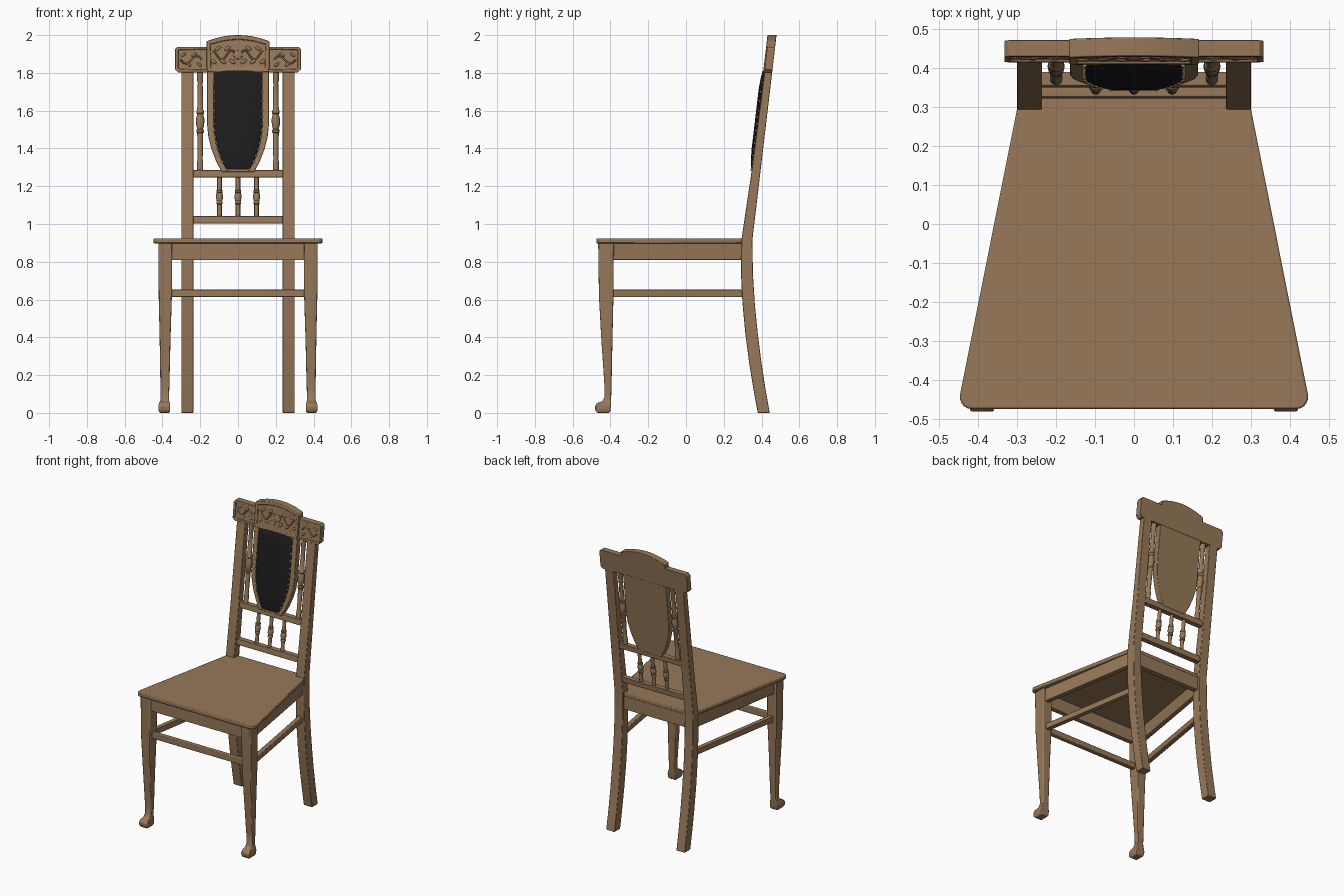
import bpy, bmesh, math
from mathutils import Matrix, Vector

if "Cube" in bpy.data.objects:
    bpy.data.objects.remove(bpy.data.objects["Cube"])


def material(name, rgb):
    m = bpy.data.materials.new(name)
    m.diffuse_color = (*rgb, 1)
    m.use_nodes = True
    m.node_tree.nodes["Principled BSDF"].inputs["Base Color"].default_value = m.diffuse_color
    return m


WOOD = material("oak wood", (0.31, 0.19, 0.10))
LEATHER = material("black leather", (0.012, 0.012, 0.013))
BRASS = material("brass", (0.42, 0.32, 0.17))


def lean_y(z):
    """Rear surface of the raked chair back at height z."""
    return 0.352 + (z - 0.92) * 0.118


def finish(name, bm, mat=WOOD, lean=False, bevel=0.0):
    if lean:
        for v in bm.verts:
            v.co.y += lean_y(v.co.z)
    bmesh.ops.recalc_face_normals(bm, faces=bm.faces)
    me = bpy.data.meshes.new(name)
    bm.to_mesh(me)
    bm.free()
    me.materials.append(mat)
    ob = bpy.data.objects.new(name, me)
    bpy.context.collection.objects.link(ob)
    if bevel:
        b = ob.modifiers.new("bevel", 'BEVEL')
        b.width, b.segments, b.limit_method = bevel, 2, 'ANGLE'
    return ob


def rings(name, loops, **kw):
    """Skin a stack of equal-length point loops and cap the ends."""
    bm = bmesh.new()
    vs = [[bm.verts.new(p) for p in loop] for loop in loops]
    n = len(vs[0])
    for a, b in zip(vs, vs[1:]):
        for i in range(n):
            bm.faces.new((a[i], a[(i + 1) % n], b[(i + 1) % n], b[i]))
    bm.faces.new(vs[0])
    front = bm.faces.new(vs[-1])
    inset = kw.pop("inset", None)
    if inset:
        bm.normal_update()
        bmesh.ops.recalc_face_normals(bm, faces=bm.faces)
        bmesh.ops.inset_region(bm, faces=[front], thickness=inset[0], depth=0)
        bmesh.ops.inset_region(bm, faces=[front], thickness=0.003, depth=-inset[1])
    return finish(name, bm, **kw)


def slab_z(name, pts, z0, z1, **kw):
    return rings(name, [[(x, y, z) for x, y in pts] for z in (z0, z1)], **kw)


def slab_y(name, pts, y0, y1, **kw):
    return rings(name, [[(x, y, z) for x, z in pts] for y in (y0, y1)], **kw)


def box(name, x0, x1, y0, y1, z0, z1, **kw):
    return slab_z(name, [(x0, y0), (x1, y0), (x1, y1), (x0, y1)], z0, z1, **kw)


def loft(name, sections, **kw):
    return rings(name, [[(x0, y0, z), (x1, y0, z), (x1, y1, z), (x0, y1, z)]
                        for x0, x1, y0, y1, z in sections], **kw)


def spindle(name, x, z0, z1, profile):
    loops = []
    for t, r in profile:
        loops.append([(x + r * math.cos(a), -0.022 + r * math.sin(a), z0 + t * (z1 - z0))
                      for a in (math.tau * i / 16 for i in range(16))])
    return rings(name, loops, lean=True)


def mirrored(right):
    """Close an outline given as its right half, listed bottom to top."""
    return right + [(-x, z) for x, z in reversed(right) if abs(x) > 1e-6]


# seat with rounded front corners and a tongue between the rear posts
r = 0.03
corner = [(0.417 + r * math.cos(a), -0.445 + r * math.sin(a))
          for a in (math.radians(-90 + 20 * i) for i in range(6))]
corner[-1] = (0.447, -0.44)
seat = corner + [(0.30, 0.297), (0.238, 0.297), (0.238, 0.34)]
slab_z("seat", mirrored(seat), 0.898, 0.923, bevel=0.005)

# aprons and stretchers
box("front_apron", -0.36, 0.36, -0.452, -0.42, 0.81, 0.90)
box("rear_apron", -0.24, 0.24, 0.302, 0.338, 0.81, 0.90)
box("front_stretcher", -0.37, 0.37, -0.437, -0.405, 0.613, 0.652, bevel=0.004)
for s, side in ((-1, "left"), (1, "right")):
    for part, w0, w1, z0, z1 in (("apron", 0.005, -0.028, 0.81, 0.90),
                                 ("stretcher", -0.003, -0.035, 0.613, 0.652)):
        pts = [(s * (0.402 + w0), -0.40), (s * (0.285 + w0), 0.31),
               (s * (0.285 + w1), 0.31), (s * (0.402 + w1), -0.40)]
        slab_z(f"{side}_{part}", pts, z0, z1, bevel=0.003)

    # front leg with a scrolled foot
    leg = [(0.363, 0.415, -0.470, -0.405, 0.0), (0.359, 0.421, -0.480, -0.400, 0.014),
           (0.359, 0.421, -0.482, -0.398, 0.036), (0.361, 0.418, -0.470, -0.397, 0.052),
           (0.364, 0.412, -0.443, -0.396, 0.062), (0.365, 0.410, -0.431, -0.396, 0.085),
           (0.363, 0.411, -0.432, -0.394, 0.15), (0.357, 0.415, -0.449, -0.389, 0.40),
           (0.350, 0.420, -0.461, -0.384, 0.62), (0.348, 0.421, -0.465, -0.382, 0.90)]
    loft(f"{side}_front_leg", [(s * a, s * b, c, d, z) for a, b, c, d, z in leg], bevel=0.005)

    # rear leg sweeping up into the raked back post
    post = [(0.380, 0.443, 0.0), (0.358, 0.422, 0.12), (0.335, 0.400, 0.26), (0.314, 0.380, 0.42),
            (0.299, 0.364, 0.58), (0.291, 0.354, 0.74), (0.294, 0.352, 0.92),
            (0.343, 0.391, 1.25), (0.417, 0.457, 1.81)]
    loft(f"{side}_rear_post", [(s * 0.236, s * 0.30, a, b, z) for a, b, z in post], bevel=0.003)

# rails of the back
box("upper_back_rail", -0.238, 0.238, -0.040, -0.004, 1.247, 1.285, lean=True, bevel=0.003)
box("lower_back_rail", -0.238, 0.238, -0.040, -0.004, 1.003, 1.042, lean=True, bevel=0.003)

# turned spindles
tall = [(0, 0.016), (0.10, 0.016), (0.12, 0.013), (0.38, 0.016), (0.39, 0.020), (0.41, 0.020),
        (0.42, 0.015), (0.46, 0.021), (0.52, 0.022), (0.57, 0.016), (0.58, 0.020), (0.60, 0.020),
        (0.61, 0.016), (0.88, 0.013), (0.90, 0.016), (1, 0.016)]
short = [(0, 0.012), (0.32, 0.012), (0.34, 0.017), (0.38, 0.017), (0.40, 0.014), (0.48, 0.019),
         (0.58, 0.017), (0.60, 0.014), (0.62, 0.017), (0.66, 0.017), (0.68, 0.012), (1, 0.012)]
for x in (-0.2, 0.2):
    spindle("tall_spindle", x, 1.28, 1.81, tall)
for x in (-0.098, 0, 0.098):
    spindle("short_spindle", x, 1.035, 1.25, short)

# shield-shaped panel and carved crest
shield = [(0.085, 1.275), (0.115, 1.33), (0.140, 1.395), (0.157, 1.46), (0.164, 1.53), (0.164, 1.81)]
slab_y("shield_panel", mirrored(shield), -0.002, -0.044, lean=True, bevel=0.003)
arc = [(0.167 - 0.167 * i / 8, 2.0 - 0.033 * (1 - i / 8) ** 2) for i in range(9)]
crest = [(0.160, 1.805), (0.167, 1.83)] + arc
slab_y("crest_center", mirrored(crest), 0.0, -0.048, lean=True, bevel=0.003, inset=(0.022, 0.008))
for s in (-1, 1):
    pts = [(s * x, z) for x, z in ((0.15, 1.803), (0.318, 1.803), (0.333, 1.818),
                                   (0.333, 1.925), (0.322, 1.938), (0.15, 1.938))]
    slab_y("crest_side", pts, 0.0, -0.042, lean=True, bevel=0.004, inset=(0.016, 0.007))


# carved vines and leaves
def vine(name, pts, radius):
    loops = []
    for i, (x, y, z) in enumerate(pts):
        a, b = pts[max(i - 1, 0)], pts[min(i + 1, len(pts) - 1)]
        t = Vector((b[0] - a[0], 0, b[2] - a[2])).normalized()
        side = Vector((-t.z, 0, t.x))
        loops.append([Vector((x, y, z)) + radius * (math.cos(k) * side + math.sin(k) * Vector((0, 1, 0)))
                      for k in (math.tau * j / 6 for j in range(6))])
    rings(name, loops, lean=True)


def leaves(name, spots):
    bm = bmesh.new()
    for x, y, z, angle, size in spots:
        m = (Matrix.Translation((x, y, z)) @ Matrix.Rotation(angle, 4, 'Y')
             @ Matrix.Diagonal((size, 0.007, size * 0.45, 1)))
        bmesh.ops.create_icosphere(bm, subdivisions=2, radius=1, matrix=m)
    finish(name, bm, lean=True)


for s in (-1, 1):
    vine("center_vine", [(s * (0.008 + 0.125 * i / 20), -0.041,
                          1.895 + 0.025 * math.sin(i / 20 * 7.5)) for i in range(21)], 0.005)
    leaves("center_leaves", [(s * (0.03 + 0.025 * i), -0.040, 1.895 + (0.035 if i % 2 else -0.035),
                              s * (0.6 if i % 2 else -0.6), 0.02) for i in range(5)])
    vine("side_vine", [(s * (0.19 + 0.115 * i / 16), -0.036,
                        1.87 + 0.02 * math.sin(i / 16 * 6.3)) for i in range(17)], 0.005)
    leaves("side_leaves", [(s * (0.205 + 0.028 * i), -0.035, 1.87 + (0.026 if i % 2 else -0.026),
                            s * (0.6 if i % 2 else -0.6), 0.016) for i in range(4)])
leaves("center_rosette", [(0, -0.041, 1.895, math.pi * k / 3, 0.03) for k in range(3)])

# padded leather back
half = [(0.062, 1.288), (0.086, 1.33), (0.109, 1.395), (0.124, 1.46), (0.130, 1.53), (0.130, 1.805),
        (0.07, 1.814)]
outline = mirrored(half)
rings("leather_pad", [[(x * k, y, 1.55 + (z - 1.55) * k) for x, z in outline]
                      for k, y in ((1, -0.04), (1, -0.047), (0.95, -0.052), (0.85, -0.057), (0.6, -0.061))],
      mat=LEATHER, lean=True)

# upholstery nails along both edges of the pad
bm = bmesh.new()
edge = half[:6] + [(0.130, 1.60), (0.130, 1.65), (0.130, 1.70), (0.130, 1.75)]
edge += [(0.098, 1.362), (0.117, 1.428), (0.128, 1.495), (0.130, 1.565)]
for x, z in edge:
    for s in (-1, 1):
        bmesh.ops.create_icosphere(bm, subdivisions=2, radius=0.006,
                                   matrix=Matrix.Translation((s * (x - 0.004), -0.049, z)))
finish("brass_nails", bm, mat=BRASS, lean=True)

# smooth rounded parts, keep hard edges crisp
for ob in bpy.data.objects:
    ob.select_set(True)
    bpy.context.view_layer.objects.active = ob
bpy.ops.object.shade_smooth_by_angle(angle=math.radians(35))
